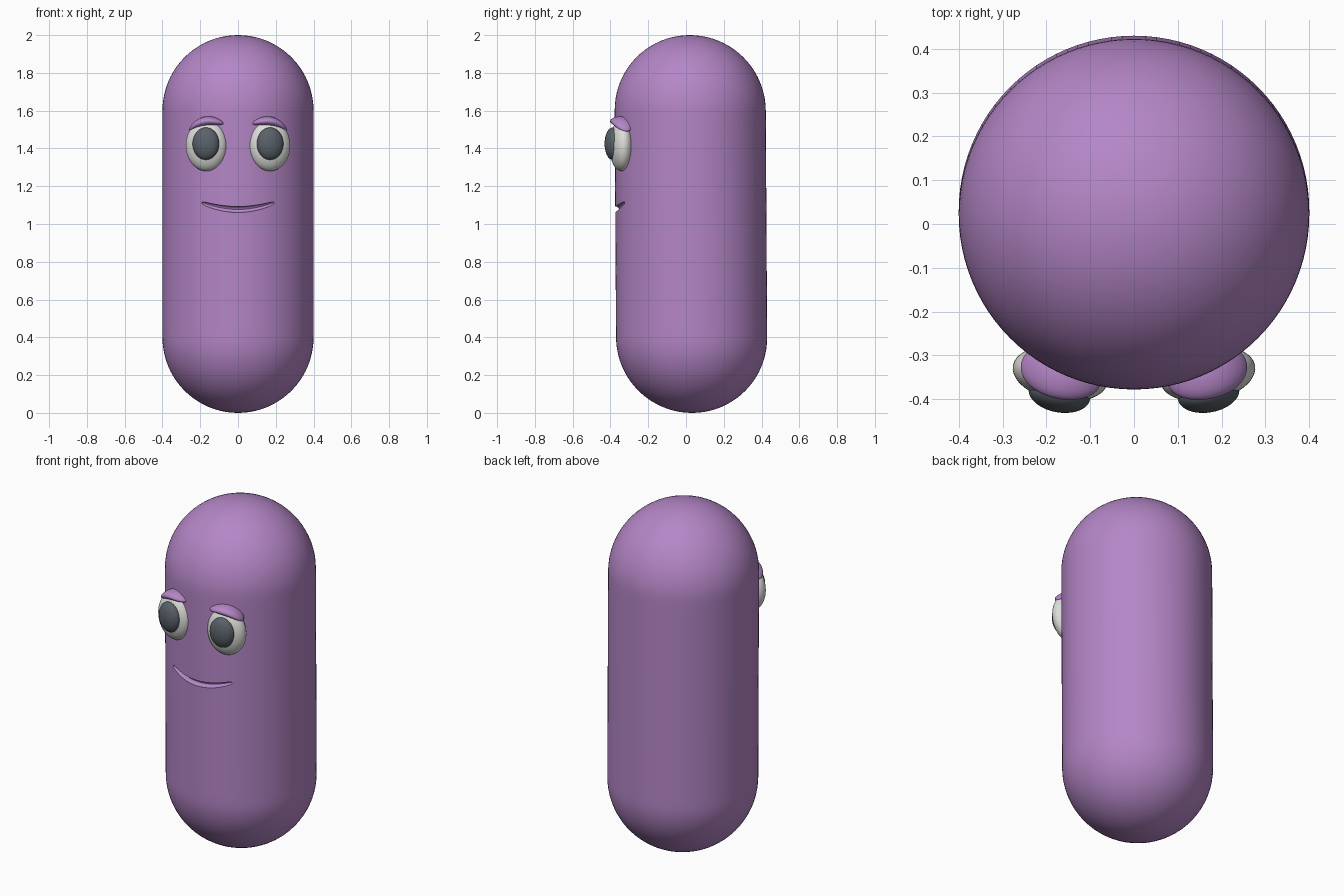
import bpy, bmesh, math
from mathutils import Matrix, Vector

if "Cube" in bpy.data.objects:
    bpy.data.objects.remove(bpy.data.objects["Cube"])


def material(name, rgb):
    m = bpy.data.materials.new(name)
    m.diffuse_color = (*rgb, 1)
    m.use_nodes = True
    m.node_tree.nodes["Principled BSDF"].inputs["Base Color"].default_value = m.diffuse_color
    return m


PURPLE = material("purple", (0.46, 0.24, 0.57))
WHITE = material("eye_white", (0.72, 0.72, 0.69))
DARK = material("pupil_dark", (0.10, 0.12, 0.14))


def finish(name, bm, mat):
    bmesh.ops.recalc_face_normals(bm, faces=bm.faces)
    me = bpy.data.meshes.new(name)
    bm.to_mesh(me)
    bm.free()
    ob = bpy.data.objects.new(name, me)
    bpy.context.collection.objects.link(ob)
    me.materials.append(mat)
    me.shade_smooth()
    return ob


def ellipsoid(name, centre, radii, turn, mat, tilt=0, droop=0):
    bm = bmesh.new()
    bmesh.ops.create_uvsphere(bm, u_segments=40, v_segments=24, radius=1)
    for v in bm.verts:
        v.co = Vector(a * b for a, b in zip(v.co, radii))
        v.co.z -= droop * v.co.x ** 2
    bm.transform(Matrix.Translation(centre) @ Matrix.Rotation(turn, 4, 'Z')
                 @ Matrix.Rotation(tilt, 4, 'Y'))
    return finish(name, bm, mat)


# Capsule body, leaning very slightly
R, N = 0.4, 96
lower = [(R * math.sin(a), 0.4 - R * math.cos(a))
         for a in (math.pi / 2 * i / 20 for i in range(21))]
middle = [(R, 0.4 + 1.2 * i / 24) for i in range(1, 24)]
upper = [(r, 2.0 - z) for r, z in reversed(lower)]
bm = bmesh.new()
verts = [bm.verts.new((r, 0, z)) for r, z in lower + middle + upper]
edges = [bm.edges.new(p) for p in zip(verts, verts[1:])]
bmesh.ops.spin(bm, geom=verts + edges, axis=(0, 0, 1), cent=(0, 0, 0),
               angle=2 * math.pi, steps=N)
bmesh.ops.remove_doubles(bm, verts=bm.verts, dist=1e-5)
for v in bm.verts:
    v.co.y += 0.026 - 0.006 * (v.co.z - 1)
body = finish("body", bm, PURPLE)

# Smile groove cutter: a tapered tube following the body surface
bm = bmesh.new()
rings = []
for i in range(33):
    t = i / 16 - 1
    x = 0.19 * t
    a = math.asin(x / R)
    out = Vector((math.sin(a), -math.cos(a), 0))
    c = out * R + Vector((0, 0.026, 1.077 + 0.035 * t * t))
    r = 0.005 + 0.011 * math.sqrt(1 - t * t)
    rings.append([bm.verts.new(c + out * r * 1.2 * math.cos(k * math.pi / 6)
                               + Vector((0, 0, r * math.sin(k * math.pi / 6))))
                  for k in range(12)])
for p, q in zip(rings, rings[1:]):
    for k in range(12):
        bm.faces.new((p[k], p[(k + 1) % 12], q[(k + 1) % 12], q[k]))
bm.faces.new(rings[0])
bm.faces.new(rings[-1])
cutter = finish("smile_cutter", bm, PURPLE)
cutter.hide_render = True

mod = body.modifiers.new("smile", 'BOOLEAN')
mod.operation, mod.object, mod.solver = 'DIFFERENCE', cutter, 'EXACT'
bpy.context.view_layer.objects.active = body
body.select_set(True)
bpy.ops.object.modifier_apply(modifier=mod.name)
bpy.ops.object.shade_smooth_by_angle(angle=math.radians(35))
bpy.data.objects.remove(cutter)

# Eyes, pupils and drooping upper lids
for side, s in (("left", -1), ("right", 1)):
    turn = s * math.radians(10)
    ellipsoid(side + "_eye", (s * 0.168, -0.342, 1.415), (0.11, 0.062, 0.135), turn, WHITE)
    ellipsoid(side + "_pupil", (s * 0.17, -0.388, 1.425), (0.071, 0.042, 0.086), turn, DARK)
    ellipsoid(side + "_eyelid", (s * 0.172, -0.338, 1.541), (0.096, 0.06, 0.027),
              s * math.radians(16), PURPLE, tilt=s * math.radians(12), droop=3.0)
